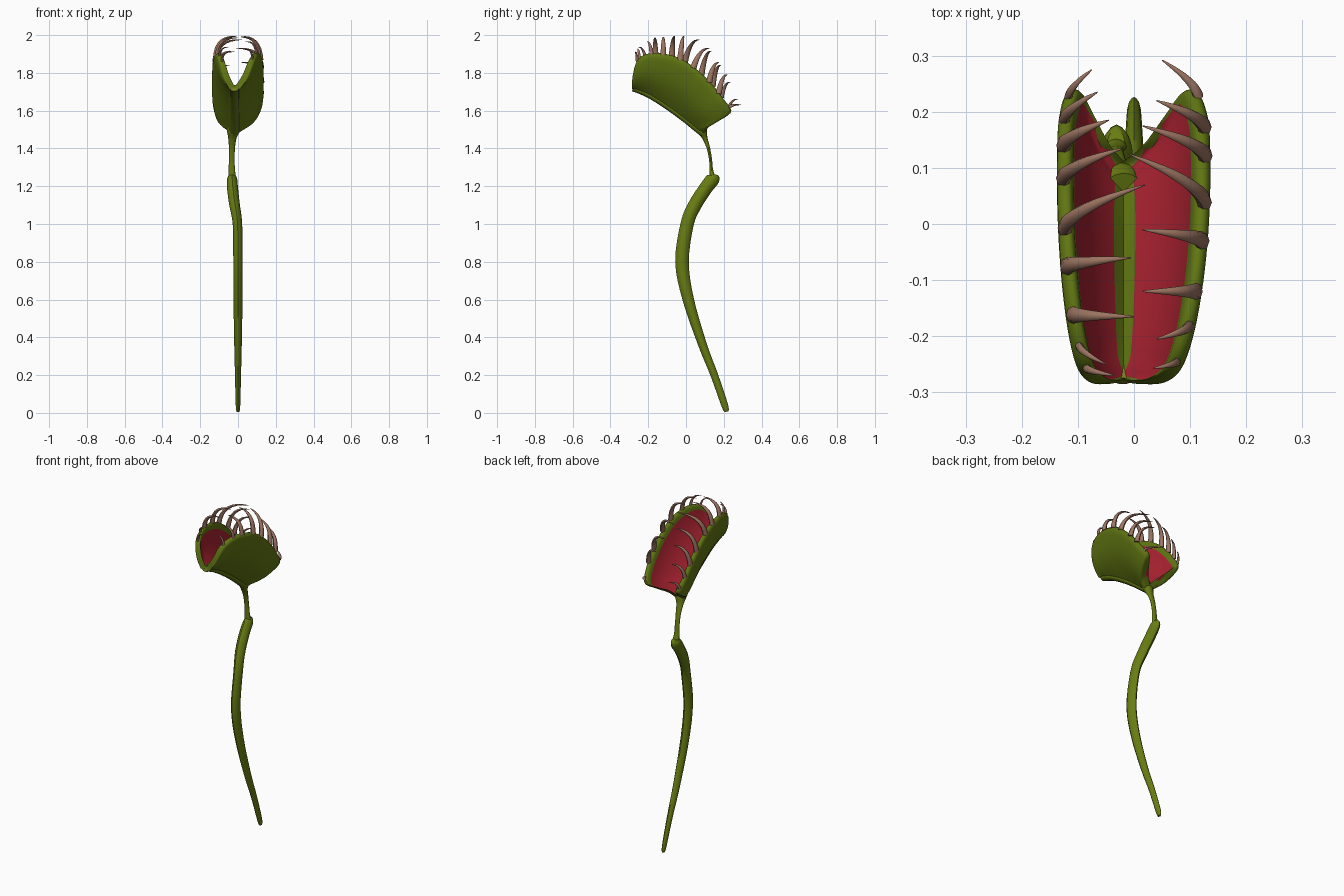
import bpy, bmesh, math
from mathutils import Vector

if "Cube" in bpy.data.objects:
    bpy.data.objects.remove(bpy.data.objects["Cube"])


def mat(name, col):
    m = bpy.data.materials.new(name)
    m.diffuse_color = (*col, 1)
    m.use_nodes = True
    m.node_tree.nodes["Principled BSDF"].inputs["Base Color"].default_value = m.diffuse_color
    return m


STEM = mat("stem green", (0.138, 0.203, 0.006))
TRAP = mat("trap green", (0.118, 0.182, 0.006))
RED = mat("inner red", (0.40, 0.016, 0.030))
OLIVE = mat("midrib olive", (0.22, 0.22, 0.02))
BROWN = mat("spike brown", (0.33, 0.175, 0.12))


def smooth_path(pts, n):
    """Catmull-Rom resampling, n steps per span, any tuple length."""
    out = []
    for i in range(len(pts) - 1):
        a, b, c, d = (pts[max(0, min(len(pts) - 1, i + k))] for k in (-1, 0, 1, 2))
        for s in range(n):
            t = s / n
            out.append([0.5 * (2 * q + (r - p) * t + (2 * p - 5 * q + 4 * r - w) * t * t
                               + (3 * q - p - 3 * r + w) * t ** 3)
                        for p, q, r, w in zip(a, b, c, d)])
    out.append(list(pts[-1]))
    return out


def lerp_table(tab, x):
    for (x0, v0), (x1, v1) in zip(tab, tab[1:]):
        if x <= x1:
            return v0 + (v1 - v0) * max(0, (x - x0) / (x1 - x0))
    return tab[-1][1]


def loft(bm, rings):
    """Skin closed rings and cap the ends; returns rows of faces."""
    vs = [[bm.verts.new(p) for p in r] for r in rings]
    n = len(vs[0])
    rows = [[bm.faces.new((a[k], a[(k + 1) % n], b[(k + 1) % n], b[k])) for k in range(n)]
            for a, b in zip(vs, vs[1:])]
    bm.faces.new(vs[0])
    bm.faces.new(vs[-1])
    return rows


def tube(bm, path, ref, sides=12, power=1.0):
    """Loft elliptical sections along points (x, y, z, r_ref, r_other)."""
    rings = []
    for i, p in enumerate(path):
        t = Vector(path[min(i + 1, len(path) - 1)][:3]) - Vector(path[max(i - 1, 0)][:3])
        t.normalize()
        s = (ref - ref.dot(t) * t).normalized()
        u = t.cross(s)
        ring = []
        for k in range(sides):
            a = 2 * math.pi * k / sides
            c, d = (math.copysign(abs(f) ** power, f) for f in (math.cos(a), math.sin(a)))
            ring.append(Vector(p[:3]) + s * c * p[3] + u * d * p[4])
        rings.append(ring)
    return loft(bm, rings)


def finish(name, bm, mats, angle=50):
    bmesh.ops.recalc_face_normals(bm, faces=bm.faces)
    me = bpy.data.meshes.new(name)
    bm.to_mesh(me)
    bm.free()
    for m in mats:
        me.materials.append(m)
    ob = bpy.data.objects.new(name, me)
    bpy.context.collection.objects.link(ob)
    bpy.ops.object.select_all(action='DESELECT')
    ob.select_set(True)
    bpy.context.view_layer.objects.active = ob
    bpy.ops.object.shade_smooth_by_angle(angle=math.radians(angle))
    return ob


X, Y = Vector((1, 0, 0)), Vector((0, 1, 0))

# Stem: ridged, thick stalk curving forward then back
bm = bmesh.new()
tube(bm, smooth_path([
    (0, 0.214, 0.006, 0.007, 0.010), (0, 0.205, 0.04, 0.012, 0.018),
    (0, 0.15, 0.20, 0.016, 0.020), (0, 0.088, 0.36, 0.020, 0.023),
    (0, 0.012, 0.60, 0.024, 0.030), (0, -0.021, 0.80, 0.025, 0.036),
    (-0.003, 0.006, 1.00, 0.025, 0.035), (-0.018, 0.047, 1.10, 0.028, 0.036),
    (-0.029, 0.105, 1.19, 0.029, 0.036), (-0.031, 0.143, 1.24, 0.026, 0.036),
    (-0.032, 0.150, 1.262, 0.015, 0.020)], 4), X, 12, 1.25)
finish("stem", bm, [STEM])

# Neck: thin flattened link flaring into the trap
bm = bmesh.new()
tube(bm, smooth_path([
    (-0.031, 0.142, 1.24, 0.020, 0.016), (-0.033, 0.134, 1.29, 0.017, 0.009),
    (-0.033, 0.130, 1.34, 0.015, 0.008), (-0.032, 0.119, 1.40, 0.016, 0.009),
    (-0.030, 0.100, 1.455, 0.022, 0.014), (-0.025, 0.085, 1.495, 0.034, 0.026),
    (-0.020, 0.070, 1.535, 0.030, 0.022)], 4), X)
finish("neck", bm, [STEM])

# Trap outline: rim of the right lobe, and the hinge below it
RIM = [(0.0, -0.282, 1.722), (0.04, -0.28, 1.79), (0.07, -0.257, 1.868), (0.093, -0.2, 1.902),
       (0.110, -0.12, 1.902), (0.121, -0.03, 1.876), (0.126, 0.06, 1.816), (0.126, 0.14, 1.737),
       (0.122, 0.2, 1.66), (0.103, 0.24, 1.598), (0.068, 0.195, 1.562), (0.03, 0.14, 1.535),
       (-0.01, 0.105, 1.495)]
HINGE = [(-0.28, 1.72), (-0.265, 1.715), (-0.24, 1.705), (-0.2, 1.687), (-0.15, 1.658),
         (-0.1, 1.625), (-0.06, 1.597), (-0.02, 1.567), (0.015, 1.54), (0.045, 1.515),
         (0.065, 1.499), (0.08, 1.487), (0.09, 1.48)]
HX = -0.02
rim = smooth_path(RIM, 4)
hinge = smooth_path(HINGE, 4)
VS = [0, 0.08, 0.17, 0.3, 0.45, 0.6, 0.74, 0.86, 0.92, 0.96, 0.985, 1.0]


def side_point(p, side):
    """Right lobe as is; left lobe mirrored about the hinge and steeper."""
    return Vector((p[0] if side > 0 else HX - (p[0] - HX) * 0.72, p[1], p[2]))


# Lobes: two bulging shells with rounded rims and red inner faces
for side, name in ((1, "right_lobe"), (-1, "left_lobe")):
    normal = Vector((0.9 * side, -0.22, -0.36)).normalized()
    rings = []
    for r, h in zip(rim, hinge):
        R, H = side_point(r, side), Vector((HX, *h))
        reach = min(1, (R - H).length / 0.2)

        def shell(v, sign):
            half = 0.016 * math.sqrt(max(0, 1 - (max(0, v - 0.92) / 0.08) ** 2))
            bulge = 0.026 * math.sin(math.pi * v) * reach
            return H.lerp(R, v) + normal * (bulge + sign * half)
        rings.append([shell(v, -1) for v in VS] + [shell(v, 1) for v in VS[-2::-1]])
    bm = bmesh.new()
    rows = loft(bm, rings)
    for i, row in enumerate(rows):
        for k, f in enumerate(row):
            if 2 <= k < 7 and 3 <= i < len(rows) - 5:
                f.material_index = 1
    finish(name, bm, [TRAP, RED], 60)

# Midrib: rounded hinge, olive on its upper inner side
bm = bmesh.new()
mid = [(HX, y, z, 0.025 if 0 < i < len(hinge) - 1 else 0.015, 0.018)
       for i, (y, z) in enumerate(hinge)]
tube(bm, mid, X)
bmesh.ops.recalc_face_normals(bm, faces=bm.faces)
for f in bm.faces:
    f.material_index = int(f.normal.z > 0.3)
finish("midrib", bm, [TRAP, OLIVE])

# Spikes: curved tapering teeth along each rim, (base y, tip x, tip y)
TIP_Z = [(-0.27, 1.91), (-0.25, 1.935), (-0.205, 1.965), (-0.165, 1.985), (-0.06, 1.993),
         (0.0, 1.992), (0.07, 1.975), (0.125, 1.93), (0.175, 1.855), (0.22, 1.79),
         (0.235, 1.75), (0.275, 1.66), (0.295, 1.625)]
TEETH = {
    1: [(0.225, 0.05, 0.292), (0.17, 0.04, 0.22), (0.12, 0.015, 0.175), (0.04, -0.01, 0.125),
        (-0.04, 0.015, -0.01), (-0.125, 0.015, -0.12), (-0.19, 0.04, -0.205),
        (-0.25, 0.035, -0.257)],
    -1: [(0.23, -0.075, 0.275), (0.185, -0.065, 0.235), (0.14, -0.045, 0.185),
         (0.08, -0.02, 0.135), (0.0, 0.02, 0.07), (-0.08, -0.005, -0.06),
         (-0.165, 0.0, -0.165), (-0.22, -0.05, -0.25), (-0.255, -0.035, -0.27)]}
for side, name in ((1, "right_spikes"), (-1, "left_spikes")):
    bm = bmesh.new()
    for by, tx, ty in TEETH[side]:
        base = side_point(min(rim[4:37], key=lambda p: abs(p[1] - by)), side)
        base.z -= 0.008
        tip = Vector((tx, ty, lerp_table(TIP_Z, ty)))
        ctrl = Vector((base.x * 0.97, base.y * 0.6 + tip.y * 0.4, tip.z + 0.005))
        rad = min(0.016, 0.11 * (tip - base).length)
        path = []
        for k in range(9):
            t = k / 8
            p = base * (1 - t) ** 2 + ctrl * 2 * t * (1 - t) + tip * t * t
            r = rad * (1 - t) ** 0.8 + 0.001
            path.append((*p, r, r * 0.8))
        tube(bm, path, Y, 8)
    finish(name, bm, [BROWN])
